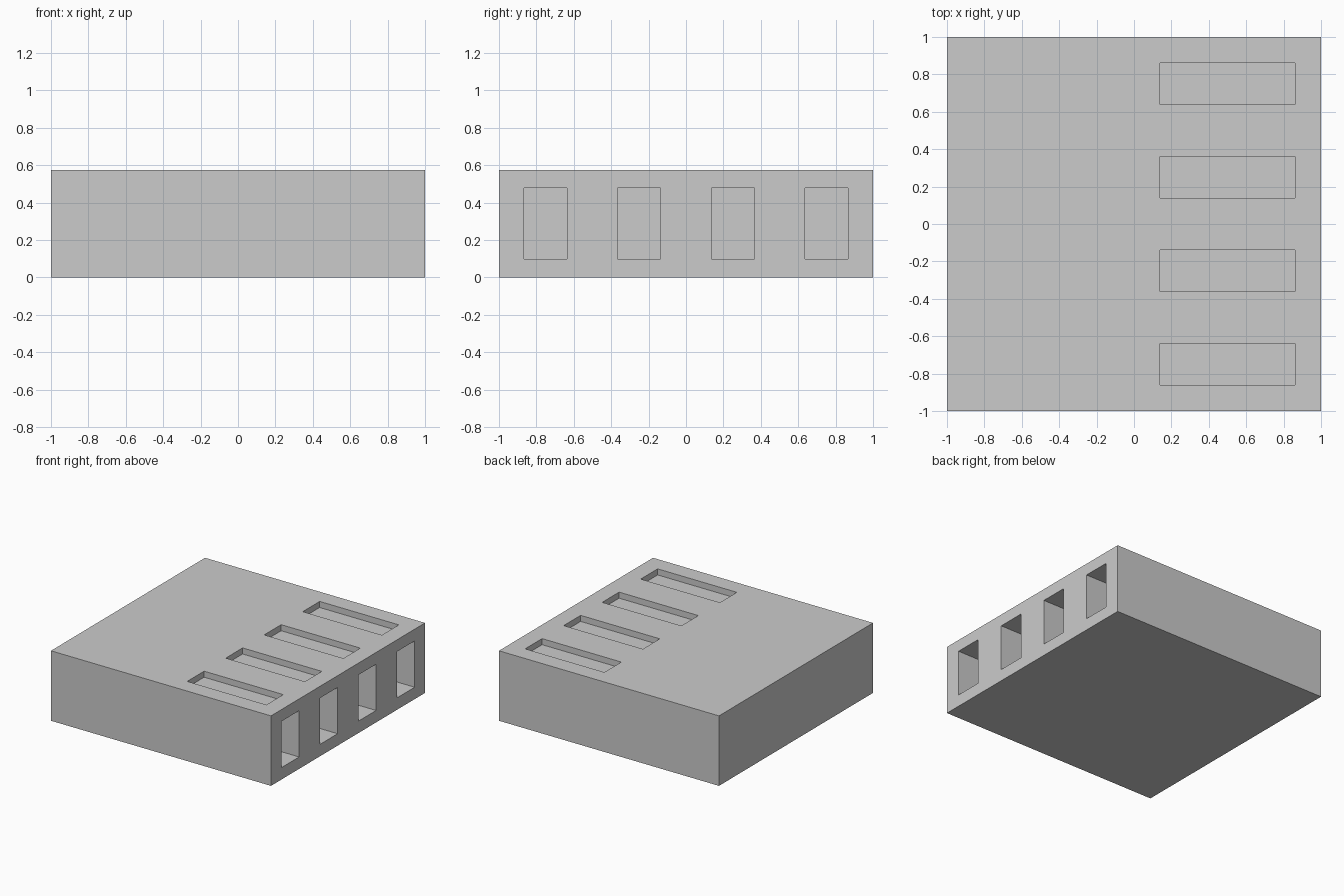
import bpy
import bmesh
from mathutils import Matrix, Vector

if "Cube" in bpy.data.objects:
    bpy.data.objects.remove(bpy.data.objects["Cube"])

HEIGHT = 0.575


def add_box(bm, lo, hi):
    lo, hi = Vector(lo), Vector(hi)
    matrix = Matrix.Translation((lo + hi) / 2) @ Matrix.Diagonal((*(hi - lo), 1))
    bmesh.ops.create_cube(bm, size=1, matrix=matrix)


def make_object(name, boxes):
    bm = bmesh.new()
    for lo, hi in boxes:
        add_box(bm, lo, hi)
    mesh = bpy.data.meshes.new(name)
    bm.to_mesh(mesh)
    bm.free()
    obj = bpy.data.objects.new(name, mesh)
    bpy.context.collection.objects.link(obj)
    return obj


# Main slab
slab = make_object("slab", [((-1, -1, 0), (1, 1, HEIGHT))])

# Four shallow top slots, each paired with a deep opening in the right side
boxes = []
for y in (-0.75, -0.25, 0.25, 0.75):
    boxes.append(((0.14, y - 0.11, HEIGHT - 0.05), (0.86, y + 0.11, HEIGHT + 0.2)))
    boxes.append(((0.14, y - 0.115, 0.098), (1.2, y + 0.115, 0.478)))
cutter = make_object("slot_cutter", boxes)
cutter.hide_render = True
cutter.display_type = 'WIRE'

# Cut the slots out of the slab
cut = slab.modifiers.new("slots", 'BOOLEAN')
cut.operation = 'DIFFERENCE'
cut.solver = 'EXACT'
cut.object = cutter
